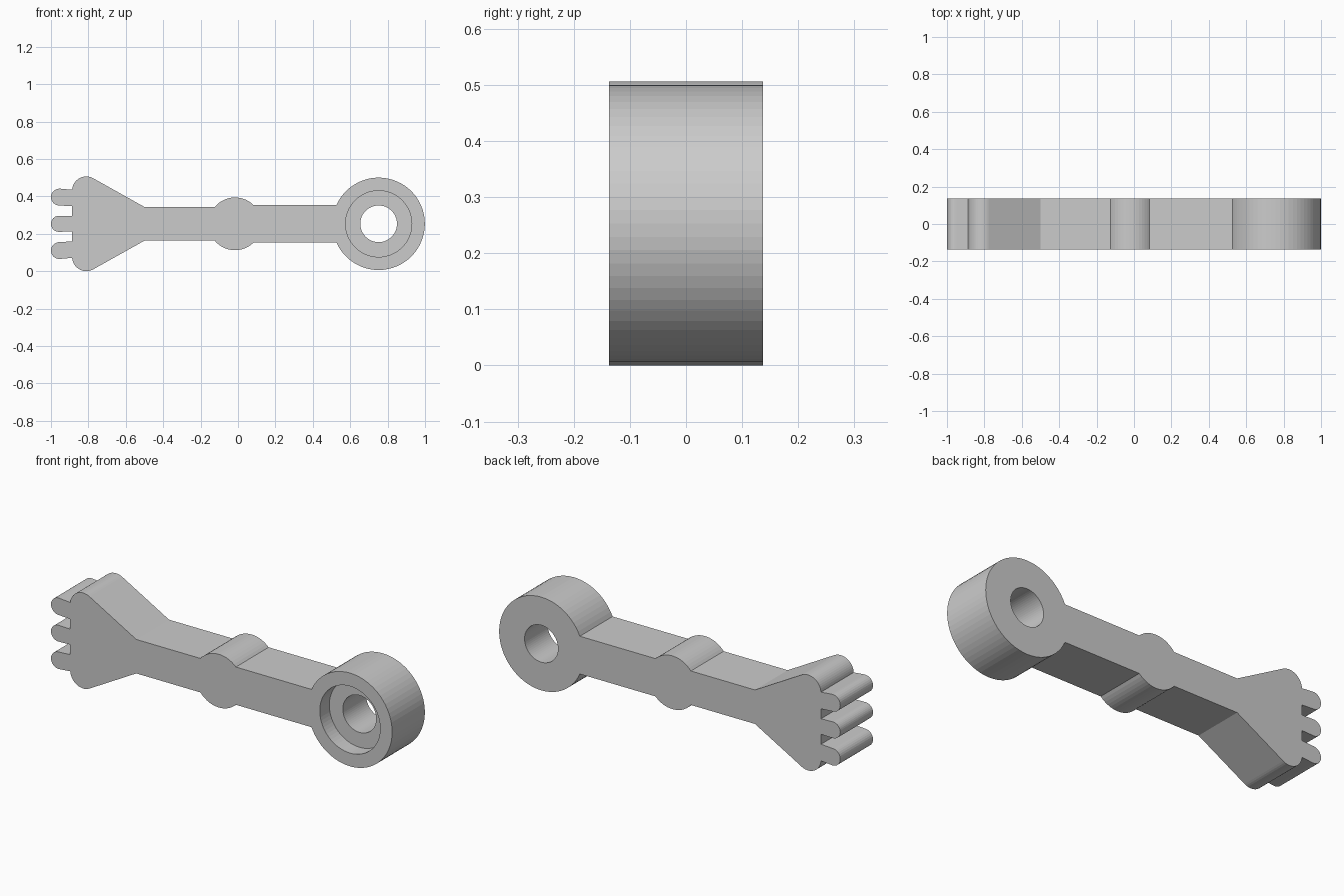
import bpy, bmesh
from math import cos, sin, pi, radians, asin, acos
from mathutils import Matrix

if "Cube" in bpy.data.objects:
    bpy.data.objects.remove(bpy.data.objects["Cube"])

MID = 0.253     # height of the long axis
HALF = 0.137    # half thickness
RING_X, RING_R = 0.752, 0.247
BOSS_X, BOSS_R = -0.016, 0.141


def arc(cx, cz, r, a0, a1, n):
    return [(cx + r * cos(a0 + (a1 - a0) * i / n),
             cz + r * sin(a0 + (a1 - a0) * i / n)) for i in range(n + 1)]


def cutter(name, r, y0, y1):
    bm = bmesh.new()
    bmesh.ops.create_cone(bm, cap_ends=True, segments=64, radius1=r, radius2=r,
                          depth=y1 - y0,
                          matrix=Matrix.Translation((RING_X, (y0 + y1) / 2, MID))
                          @ Matrix.Rotation(pi / 2, 4, 'X'))
    me = bpy.data.meshes.new(name)
    bm.to_mesh(me)
    bm.free()
    ob = bpy.data.objects.new(name, me)
    bpy.context.collection.objects.link(ob)
    ob.hide_render = True
    return ob


# Upper half outline, z measured from the long axis, right to left
top = arc(RING_X, 0, RING_R, 0, pi - asin(0.1 / RING_R), 28)            # ring
top += arc(BOSS_X, 0, BOSS_R, asin(0.1 / BOSS_R),
           pi - asin(0.09 / BOSS_R), 14)                                # centre boss
top += [(-0.5, 0.09)]                                                   # wrist
top += arc(-0.811, 0.177, 0.076, radians(61), radians(172), 14)         # palm corner
top += [(-0.887, 0.182)]
top += arc(-0.955, 0.143, 0.045, radians(83), radians(263), 14)         # outer finger
top += [(-0.887, 0.094), (-0.887, 0.041)]
top += arc(-0.957, 0, 0.043, pi / 2, pi, 8)                             # middle finger

# Mirror to the lower half, keeping the points on the axis single
outline = top + [(x, -z) for x, z in reversed(top[1:-1])]

bm = bmesh.new()
face = bm.faces.new([bm.verts.new((x, -HALF, z + MID)) for x, z in outline])
ext = bmesh.ops.extrude_face_region(bm, geom=[face])
bmesh.ops.translate(bm, vec=(0, 2 * HALF, 0),
                    verts=[v for v in ext['geom'] if isinstance(v, bmesh.types.BMVert)])
bmesh.ops.recalc_face_normals(bm, faces=bm.faces)
mesh = bpy.data.meshes.new("lever_arm")
bm.to_mesh(mesh)
bm.free()
lever = bpy.data.objects.new("lever_arm", mesh)
bpy.context.collection.objects.link(lever)
bpy.context.view_layer.objects.active = lever

# Through hole and front counterbore
for name, r, y0, y1 in (("hole_cutter", 0.098, -0.3, 0.3),
                        ("counterbore_cutter", 0.177, -0.3, -HALF + 0.08)):
    cut = cutter(name, r, y0, y1)
    mod = lever.modifiers.new(name, 'BOOLEAN')
    mod.operation = 'DIFFERENCE'
    mod.solver = 'EXACT'
    mod.object = cut
    bpy.ops.object.modifier_apply(modifier=mod.name)
    bpy.data.objects.remove(cut)
